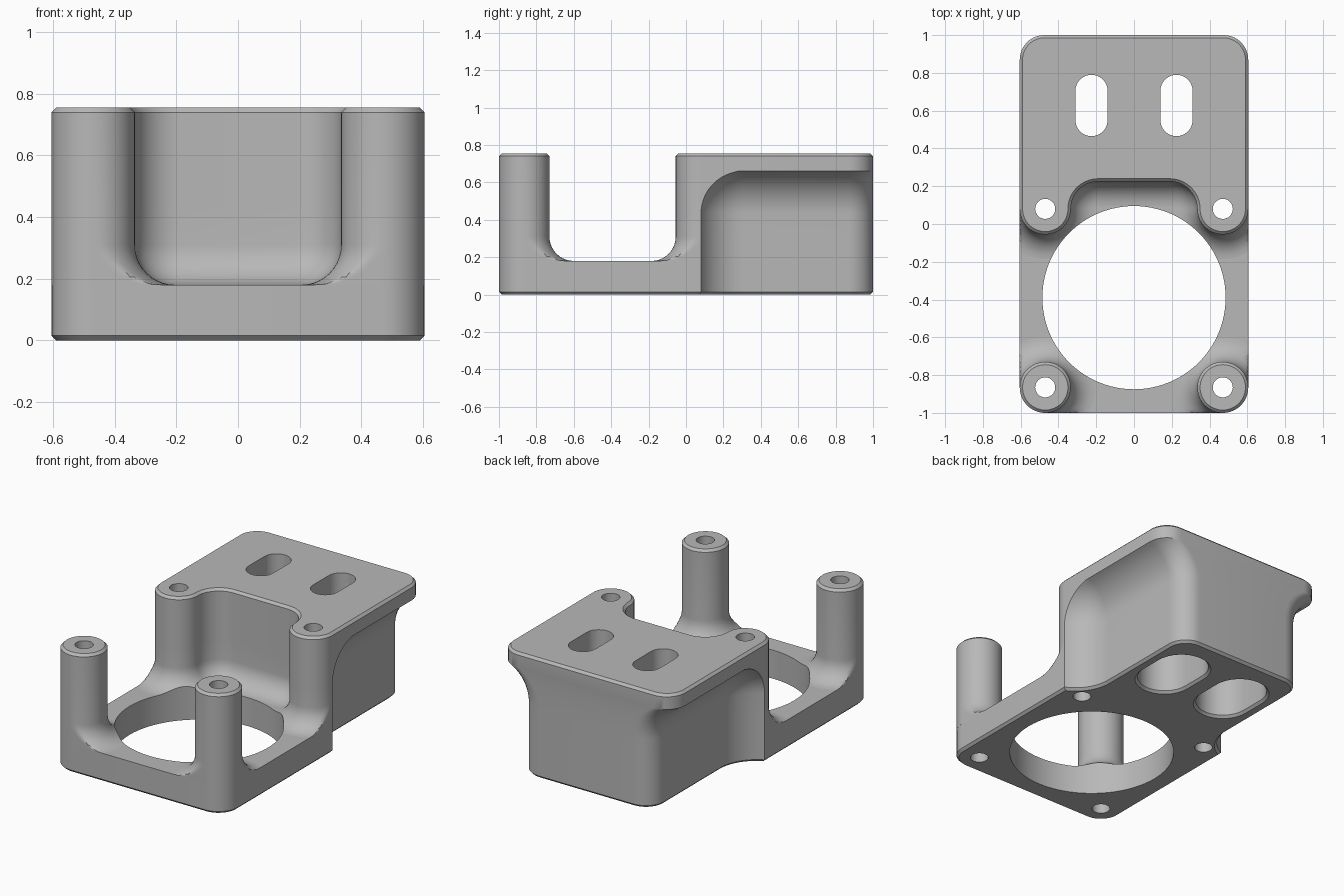
import bpy, bmesh
from math import sin, cos, pi, sqrt, acos, asin

cube = bpy.data.objects.get("Cube")
if cube:
    bpy.data.objects.remove(cube, do_unlink=True)

GREY = bpy.data.materials.new("plain_grey")
GREY.use_nodes = True
COLOUR = (0.48, 0.48, 0.48, 1)
GREY.diffuse_color = COLOUR
GREY.node_tree.nodes["Principled BSDF"].inputs["Base Color"].default_value = COLOUR

HALF_W = 0.605              # half width of the footprint
POST_R, POST_X = 0.135, 0.47
FRONT_Y, REAR_Y = -0.865, 0.08
FLOOR, TOP, FILLET, CHAMFER = 0.18, 0.755, 0.13, 0.015
WAIST, R = 0.46, 0.25       # side recess half width and rounding
RECESS_X, RECESS_Y, RECESS_Z = WAIST + R, 0.307, 0.433


def arc(cx, cy, r, a0, a1, n):
    return [(cx + r * cos(a0 + (a1 - a0) * i / n), cy + r * sin(a0 + (a1 - a0) * i / n))
            for i in range(n + 1)]


def add_loft(bm, rings):
    """Stack of (outline, z) rings, closed at both ends."""
    rows = [[bm.verts.new((x, y, z)) for x, y in ring] for ring, z in rings]
    for low, high in zip(rows, rows[1:]):
        for i in range(len(low)):
            j = (i + 1) % len(low)
            bm.faces.new((low[i], low[j], high[j], high[i]))
    bm.faces.new(rows[0][::-1])
    bm.faces.new(rows[-1])


def finish(name, bm):
    bmesh.ops.remove_doubles(bm, verts=bm.verts, dist=1e-5)
    bmesh.ops.recalc_face_normals(bm, faces=bm.faces)
    mesh = bpy.data.meshes.new(name)
    bm.to_mesh(mesh)
    bm.free()
    mesh.materials.append(GREY)
    ob = bpy.data.objects.new(name, mesh)
    bpy.context.collection.objects.link(ob)
    return ob


def mirrored(half):
    return half + [(-x, y) for x, y in reversed(half)]


def flank(z, d):
    """Recessed side and rounded back corner at height z, inset by d."""
    lim, n = HALF_W - d, 12
    h = max(0, z - RECESS_Z)
    r = sqrt(R * R - h * h) if h < R else 0
    if r > RECESS_X - HALF_W + 0.001:
        r += d
        a = 2 * pi - acos((lim - RECESS_X) / r)
        side, w = arc(RECESS_X, RECESS_Y, r, a, pi, n), RECESS_X - r
    else:
        side, w = [(lim, RECESS_Y - 0.03 + 0.03 * i / n) for i in range(n + 1)], lim
    corner = 0.13 - d
    return side + arc(w - corner, 1 - d - corner, corner, 0, pi / 2, 10)


def plate_outline(z, d):
    front = arc(POST_X, FRONT_Y, POST_R - d, -pi / 2, 0, 10)
    return mirrored(front + flank(z, d))


def block_outline(z, e):
    """Rear block; e grows the foot fillet, negative e is the chamfer."""
    d = max(0, -e)
    notch = arc(0.19, REAR_Y, 0.145 - e, pi / 2, 0, 10)
    post = arc(POST_X, REAR_Y, POST_R + e, pi, 2 * pi, 32)[1:]
    post = [(min(x, HALF_W - d), y) for x, y in post]
    return mirrored(notch + post + flank(z, d))


def post_outline(e):
    ring = []
    for i in range(64):
        c, s = cos(2 * pi * i / 64), sin(2 * pi * i / 64)
        outer = c >= -1e-6 and s <= 1e-6
        r = POST_R + (min(e, 0) if outer else e)
        ring.append((min(POST_X + r * c, HALF_W), max(FRONT_Y + r * s, -1)))
    return ring


# Heights of the concave foot fillet with the outward growth at each
foot = []
for i in range(11):
    t = pi / 2 * (1 - i / 10)
    foot.append((FLOOR + FILLET * (1 - sin(t)), FILLET * (1 - cos(t))))
crown = [(TOP - CHAMFER, 0), (TOP, -CHAMFER)]

# Base plate
bm = bmesh.new()
add_loft(bm, [(plate_outline(z, d), z) for z, d in ((0, CHAMFER), (CHAMFER, 0), (FLOOR, 0))])
parts = [finish("base_plate", bm)]

# Rear mounting block with rear posts, notch and flared sides
u_max = asin(0.227 / R)
flare = [(RECESS_Z + R * sin(u_max * i / 14), 0) for i in range(15)]
bm = bmesh.new()
add_loft(bm, [(block_outline(z, e), z) for z, e in foot + flare + crown])
parts.append(finish("rear_block", bm))

# Front posts
for side, name in ((1, "front_post_left"), (-1, "front_post_right")):
    bm = bmesh.new()
    add_loft(bm, [([(side * x, y) for x, y in post_outline(e)], z) for z, e in foot + crown])
    parts.append(finish(name, bm))


# Cutter: central opening, screw holes and counterbored slots
def slot(cx, r):
    return arc(cx, 0.705, r, 0, pi, 16) + arc(cx, 0.55, r, pi, 2 * pi, 16)


bm = bmesh.new()
opening = arc(0, -0.39, 0.485, 0, 2 * pi, 96)[:-1]
add_loft(bm, [(opening, -0.1), (opening, 0.9)])
for sx in (-1, 1):
    for y in (FRONT_Y, REAR_Y):
        hole = arc(sx * POST_X, y, 0.053, 0, 2 * pi, 32)[:-1]
        add_loft(bm, [(hole, -0.1), (hole, 0.9)])
    levels = ((-0.01, 0.185), (0.015, 0.16), (0.55, 0.16), (0.55, 0.085), (0.9, 0.085))
    add_loft(bm, [(slot(sx * 0.225, r), z) for z, r in levels])
cutter = finish("hole_cutter", bm)
cutter.hide_render = True

# Cut the holes and shade
for ob in parts:
    mod = ob.modifiers.new("holes", "BOOLEAN")
    mod.operation = "DIFFERENCE"
    mod.solver = "EXACT"
    mod.object = cutter
    bpy.ops.object.select_all(action="DESELECT")
    bpy.context.view_layer.objects.active = ob
    ob.select_set(True)
    bpy.ops.object.modifier_apply(modifier=mod.name)
    bpy.ops.object.shade_smooth_by_angle(angle=pi / 6)
bpy.data.objects.remove(cutter, do_unlink=True)
